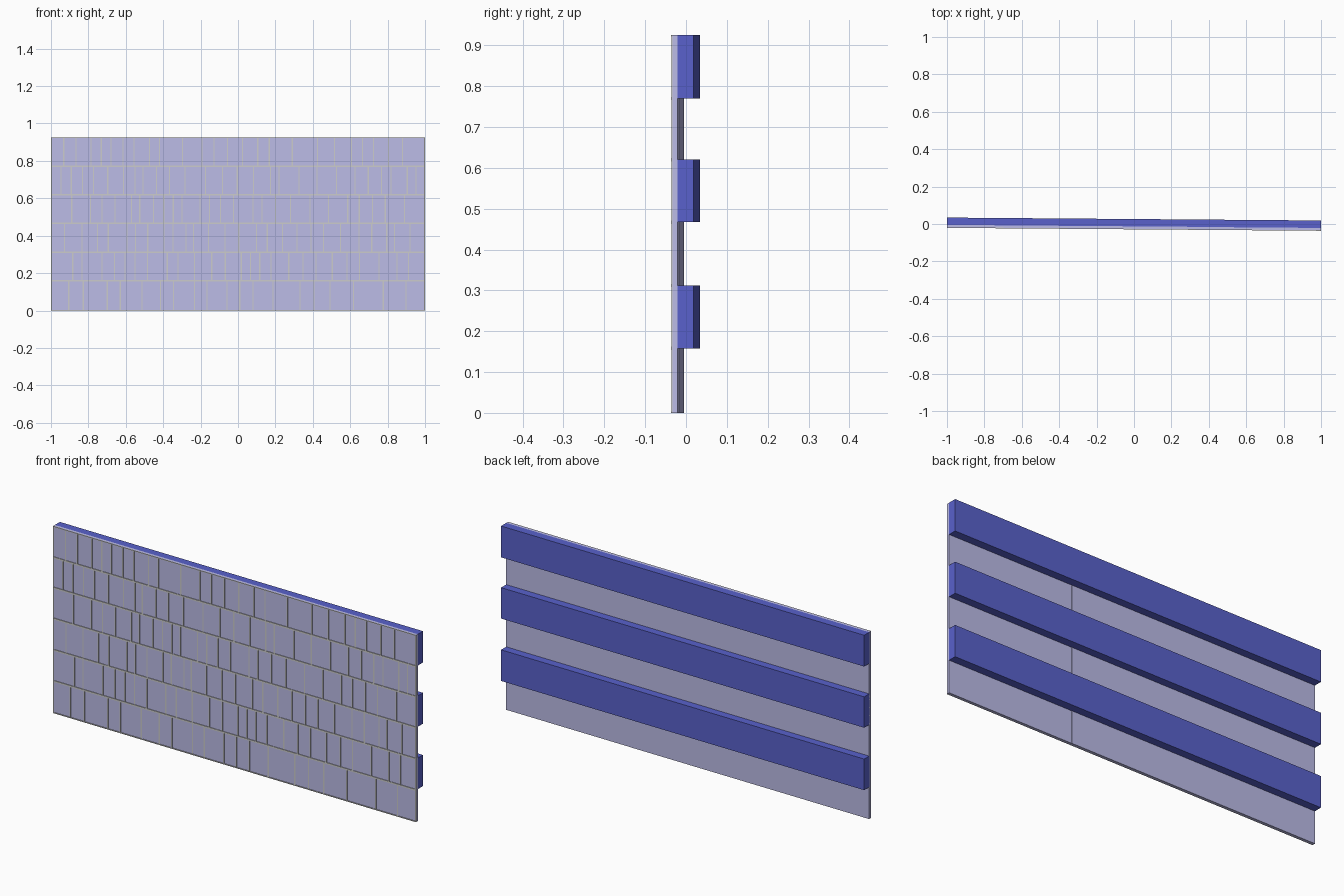
import bpy, bmesh, math, random
from mathutils import Matrix

if "Cube" in bpy.data.objects:
    bpy.data.objects.remove(bpy.data.objects["Cube"])

random.seed(7)
SKEW = Matrix.Rotation(-math.atan(0.0078), 4, 'Z')   # wall runs slightly off the x axis
ROWS = [0.0, 0.158, 0.312, 0.467, 0.62, 0.77, 0.925]
COUNTS = [20, 26, 27, 26, 27, 25]


def material(name, rgb):
    m = bpy.data.materials.new(name)
    m.diffuse_color = (*rgb, 1)
    m.use_nodes = True
    m.node_tree.nodes["Principled BSDF"].inputs["Base Color"].default_value = m.diffuse_color
    return m


def boxes(name, spans, mat=None):
    """One object made of boxes given as (x0, x1, y0, y1, z0, z1)."""
    bm = bmesh.new()
    for x0, x1, y0, y1, z0, z1 in spans:
        size = Matrix.Diagonal((x1 - x0, y1 - y0, z1 - z0, 1))
        pos = Matrix.Translation(((x0 + x1) / 2, (y0 + y1) / 2, (z0 + z1) / 2))
        bmesh.ops.create_cube(bm, size=1, matrix=SKEW @ pos @ size)
    me = bpy.data.meshes.new(name)
    bm.to_mesh(me)
    bm.free()
    ob = bpy.data.objects.new(name, me)
    bpy.context.collection.objects.link(ob)
    if mat:
        me.materials.append(mat)
    return ob


face_mat = material("slate_blue", (0.5, 0.5, 0.8))
slat_mat = material("deep_blue", (0.1, 0.12, 0.6))

# Facing panel, in two lengths meeting at a small step behind
boxes("facing_panel_left", [(-1, 0.33, -0.0255, -0.0125, 0, 0.925)], face_mat)
boxes("facing_panel_right", [(0.33, 1, -0.0255, -0.0132, 0, 0.925)], face_mat)

# Raised horizontal joints between the courses
boxes("course_joints", [(-1, 1, -0.0285, -0.0245, max(z - 0.004, 0), min(z + 0.004, 0.925))
                        for z in ROWS])

# Raised upright joints, with irregular tile widths in every course
for i, n in enumerate(COUNTS):
    widths = [random.uniform(0.55, 1.45) for _ in range(n)]
    x, xs = -1.0, [-0.997]
    for w in widths[:-1]:
        x += 2 * w / sum(widths)
        xs.append(x)
    xs.append(0.997)
    boxes(f"upright_joints_{i + 1}",
          [(x - 0.003, x + 0.003, -0.028, -0.0245, ROWS[i], ROWS[i + 1]) for x in xs])

# Three backing slats behind every second course
for i in (1, 3, 5):
    boxes(f"backing_slat_{i // 2 + 1}",
          [(-1, 1, -0.0132, 0.0265, ROWS[i], ROWS[i + 1])], slat_mat)
